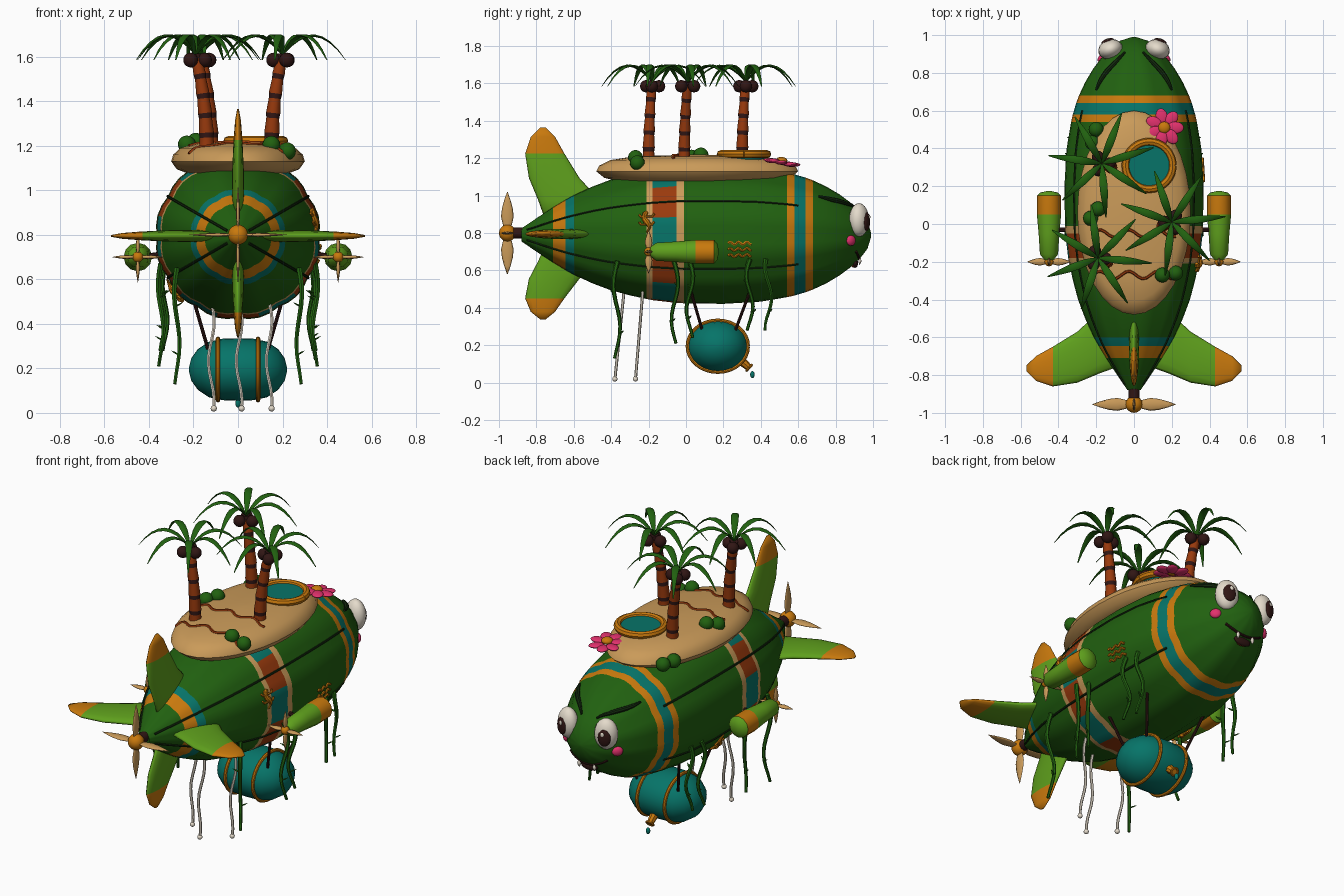
import bpy, bmesh, math
from math import sin, cos, pi, hypot, sqrt
from mathutils import Vector as V

cube = bpy.data.objects.get("Cube")
if cube:
    bpy.data.objects.remove(cube, do_unlink=True)


def paint(name, *rgb):
    m = bpy.data.materials.new(name)
    m.use_nodes = True
    m.diffuse_color = (*rgb, 1)
    m.node_tree.nodes["Principled BSDF"].inputs["Base Color"].default_value = (*rgb, 1)
    return m


GREEN = paint("deep green", .015, .118, .005)
LIME = paint("lime green", .114, .352, .012)
ORANGE = paint("warm orange", .585, .192, .004)
TEAL = paint("teal", .002, .175, .14)
SAND = paint("sand", .59, .325, .1)
RUST = paint("rust", .32, .042, .004)
BROWN = paint("dark brown", .03, .008, .007)
PINK = paint("pink", .76, .031, .153)
WHITE = paint("ivory", .78, .71, .6)
INK = paint("dark line green", .006, .021, .004)
made, soft = [], []


def finish(name, bm, mats):
    bmesh.ops.recalc_face_normals(bm, faces=bm.faces[:])
    me = bpy.data.meshes.new(name)
    bm.to_mesh(me)
    bm.free()
    for m in mats:
        me.materials.append(m)
    ob = bpy.data.objects.new(name, me)
    bpy.context.collection.objects.link(ob)
    made.append(ob)
    return ob


def loft(name, rings, mats, rule=None):
    """Skin a list of equal rings; rule(ring, side) picks the material."""
    bm = bmesh.new()
    vs = [[bm.verts.new(p) for p in ring] for ring in rings]
    n = len(vs[0])
    for i in range(len(vs) - 1):
        for j in range(n):
            k = (j + 1) % n
            f = bm.faces.new((vs[i][j], vs[i][k], vs[i + 1][k], vs[i + 1][j]))
            f.material_index = rule(i, j) if rule else 0
    bm.faces.new(vs[0]).material_index = rule(0, 0) if rule else 0
    bm.faces.new(vs[-1]).material_index = rule(len(vs) - 2, 0) if rule else 0
    return finish(name, bm, mats)


def sweep(name, pts, w, mats, t=None, side=None, ref=None, n=8, rule=None):
    """Elliptical section swept along points, half width w, half thickness t."""
    pts = [V(p) for p in pts]
    w = w if isinstance(w, list) else [w] * len(pts)
    t = t or w
    mats = mats if isinstance(mats, list) else [mats]
    run = pts[-1] - pts[0]
    ref = ref or min((V((1, 0, 0)), V((0, 1, 0)), V((0, 0, 1))), key=lambda a: abs(a.dot(run)))
    rings = []
    for i, p in enumerate(pts):
        d = (pts[min(i + 1, len(pts) - 1)] - pts[max(i - 1, 0)]).normalized()
        u = side or d.cross(ref).normalized()
        v = d.cross(u).normalized()
        rings.append([p + u * w[i] * cos(2 * pi * j / n) + v * t[i] * sin(2 * pi * j / n) for j in range(n)])
    return loft(name, rings, mats, rule)


def petal(name, base, way, side, w, t, mat):
    """Leaf or blade shape pointing along way."""
    f = [.25, .7, 1, .85, .5, .05]
    pts = [V(base) + V(way) * k / 5 for k in range(6)]
    soft.append(sweep(name, pts, [w * a for a in f], mat, [t * a for a in f], side=V(side).normalized()))


def ball(name, loc, size, mat, turn=0):
    bm = bmesh.new()
    bmesh.ops.create_uvsphere(bm, u_segments=16, v_segments=10, radius=1)
    ob = finish(name, bm, [mat])
    ob.location, ob.rotation_euler.z = loc, turn
    ob.scale = size if isinstance(size, tuple) else (size,) * 3


def ring(name, c, R, r, mat, a, b):
    a, b = V(a), V(b)
    pts = [V(c) + a * R * cos(k * pi / 16) + b * R * sin(k * pi / 16) for k in range(33)]
    sweep(name, pts, r, mat, ref=a.cross(b).normalized())


def lerp(table, x):
    for (a, p), (b, q) in zip(table, table[1:]):
        if x <= b:
            return p + (q - p) * max(0, (x - a) / (b - a))
    return table[-1][1]


# Hull: gored airship envelope with painted bands
AX = .79
HULL = [(-.88, .035), (-.8, .09), (-.71, .15), (-.645, .19), (-.6, .215), (-.5, .262), (-.4, .3), (-.3, .327),
        (-.21, .347), (-.18, .353), (-.05, .368), (-.01, .37), (.2, .373), (.4, .361), (.54, .337), (.58, .328),
        (.64, .31), (.68, .295), (.75, .262), (.82, .22), (.88, .175), (.93, .128), (.97, .075), (.99, .01)]
BANDS = [(-.71, -.645, 1), (-.645, -.6, 2), (-.21, -.18, 3), (-.05, -.01, 3), (.54, .58, 1), (.58, .64, 2), (.64, .68, 1)]


def on_hull(y, a, off=0):
    r = lerp(HULL, y) * (.975 + .03 * abs(sin(6 * a))) + off
    return V((r * cos(a), y, AX + r * sin(a)))


def on_nose(x, dz, off=0):
    back = [(r, y) for y, r in reversed(HULL) if y >= .2]
    return V((x, lerp(back, hypot(x, dz) / .985) + off, AX + dz))


def hull_rule(i, j):
    y = (HULL[i][0] + HULL[i + 1][0]) / 2
    if -.18 < y < -.05:
        return 2 if (j + 2) // 4 % 2 == 0 else 4
    return next((m for a, b, m in BANDS if a < y < b), 0)


loft("hull", [[on_hull(y, j * pi / 24) for j in range(48)] for y, r in HULL],
     [GREEN, ORANGE, TEAL, SAND, RUST], hull_rule)
for deg in (30, 150, 210, 330):
    sweep("hull_seam", [on_hull(-.85 + k * .0725, math.radians(deg), .002) for k in range(21)], .006, INK, n=6)

# Tail fins with orange tips; the lower one is shorter
FIN = [(.04, -.42, -.74, .026), (.18, -.46, -.79, .027), (.3, -.57, -.84, .026), (.43, -.65, -.86, .02),
       (.52, -.7, -.83, .013), (.57, -.75, -.78, .004)]
for k in range(4):
    d = V((cos(k * pi / 2), 0, sin(k * pi / 2))) * (.8 if k == 3 else 1)
    soft.append(sweep("tail_fin", [d * r + V((0, (a + b) / 2, AX + .005)) for r, a, b, t in FIN],
                      [(a - b) / 2 for r, a, b, t in FIN], [LIME, ORANGE], [f[3] for f in FIN],
                      side=V((0, 1, 0)), n=16, rule=lambda i, j: int(i >= 3)))


# Propellers: orange hub and four sand blades
def propeller(c, length, w, hub):
    ball("propeller_hub", c, hub, ORANGE)
    for k in range(4):
        d = V((cos(k * pi / 2), 0, sin(k * pi / 2)))
        petal("propeller_blade", c, d * length, (0, 1, 0), w, .009, SAND)


sweep("tail_shaft", [(0, -.95, .8), (0, -.86, .8)], .03, BROWN, n=12)
propeller((0, -.955, .8), .22, .034, .045)

# Side engine pods with an orange collar
POD = [(-.19, .025), (-.16, .048), (-.05, .055), (.05, .064), (.15, .063), (.167, .045), (.174, .012)]
for s in (-1, 1):
    sweep("engine_pod", [(s * .45, y, .7) for y, r in POD], [r for y, r in POD], [LIME, ORANGE],
          n=12, rule=lambda i, j: int(i == 3))
    sweep("pod_strut", [(s * .3, -.03, .72), (s * .43, -.03, .7)], .012, BROWN)
    propeller((s * .45, -.2, .7), .115, .02, .024)

# Sandy island deck
DECK = [(.75, 1.075), (.92, 1.095), (1, 1.13), (.97, 1.16), (.86, 1.19), (.63, 1.21), (.02, 1.22)]
sweep("island_deck", [(0, .06, z) for s, z in DECK], [.3 * s for s, z in DECK], SAND,
      [.54 * s for s, z in DECK], side=V((1, 0, 0)), n=32)


def deck_z(x, y):
    return lerp(DECK[:1:-1], hypot(x / .3, (y - .06) / .54))


for y0 in (-.05, -.27):
    line = [(-.22 + .44 * k / 20, y0 + .02 * sin(k * .9)) for k in range(21)]
    sweep("deck_path", [(x, y, deck_z(x, y)) for x, y in line], .008, RUST, n=6)

# Pool
ring("pool_rim", (.08, .31, 1.222), .125, .021, ORANGE, (1, 0, 0), (0, 1, 0))
sweep("pool_water", [(.08, .31, 1.19), (.08, .31, 1.228)], .115, TEAL, n=32)

# Palms: bent banded trunk, coconuts, arching fronds
for n, (x, y) in enumerate([(-.17, .32), (.2, .01), (-.19, -.18)]):
    lean = V((.05 if x < 0 else -.05, -.02, 0))
    ts, rs = [], []
    for k in range(5):
        ts += [k / 5, k / 5 + .15]
        rs += [.036 - k * .002, .031 - k * .002]
    pts = [V((x, y, 1.17 + .44 * t)) + lean * (1 - t * t) for t in ts + [1]]
    sweep("palm_trunk", pts, rs + [.024], [RUST, BROWN], n=10, rule=lambda i, j: i % 2)
    for k in range(3):
        a = k * 2.1 + n
        ball("coconut", (x + .04 * cos(a), y + .04 * sin(a), 1.585), .033, BROWN)
    for k in range(7):
        a = k * 2 * pi / 7 + n * .7 + .3
        d, side = V((cos(a), sin(a), 0)), V((-sin(a), cos(a), 0))
        steps = [q / 8 for q in range(9)]
        width = [.003 + .018 * sin(pi * q ** .8) for q in steps]
        path = [V((x, y, 1.605 + .38 * q - .4 * q * q)) + d * .285 * q for q in steps]
        sweep("palm_frond", path, width, GREEN, [b * .3 for b in width], side=side, n=6)

# Bushes
for x, y in [(-.2, .5), (-.22, .43), (-.19, .08), (-.23, .03), (.15, -.27), (.22, -.26)]:
    ball("bush", (x, y, deck_z(x, y) + .008), .04, GREEN)

# Flower with round petals, tipped toward the nose
for k in range(7):
    a = k * 2 * pi / 7
    ball("flower_petal", (.16 + .06 * cos(a), .51 + .06 * sin(a), 1.177 - .012 * sin(a)),
         (.044, .032, .012), PINK, a)
ball("flower_heart", (.16, .51, 1.187), (.032, .032, .02), ORANGE)

# Face: eyes, brows, cheeks, fangs
for s in (-1, 1):
    gaze = V((s * .35, 1, 0)).normalized()
    turn = -s * .34
    eye = V((s * .125, .925, .87))
    ball("eye", eye, (.066, .052, .09), WHITE, turn)
    ball("pupil", eye + gaze * .043 + V((0, 0, -.008)), (.036, .016, .05), BROWN, turn)
    ball("eye_glint", eye + gaze * .058 + V((-s * .008, 0, .015)), (.011, .005, .013), WHITE, turn)
    brow = [on_hull(.91 - .2 * k / 8, pi / 2 - s * (.32 + .45 * k / 8 + .12 * sin(pi * k / 8)), .006) for k in range(9)]
    sweep("eyebrow", brow, [.004 + .01 * sin(pi * (k + .5) / 9) for k in range(9)], INK)
    ball("cheek", on_nose(s * .168, -.03), (.031, .018, .028), PINK, -s * .8)
    petal("fang", on_nose(s * .05, -.122, .008), (0, -.004, -.04), (1, 0, 0), .012, .008, WHITE)

# Mouth
smile = [-.12 + .24 * k / 12 for k in range(13)]
sweep("smile", [on_nose(x, -.13 + 3 * x * x, .002) for x in smile], .007, BROWN)
ball("open_mouth", on_nose(0, -.15), (.055, .016, .026), BROWN)
ball("tongue", on_nose(0, -.16, .004), (.034, .016, .014), RUST)

# Painted wave marks and a small climbing lizard on each flank
for k in range(3):
    sweep("wave_mark", [on_hull(.225 + .125 * q / 16, -.12 - .09 * k + .02 * sin(q * 1.1), .003) for q in range(17)],
          .007, ORANGE, n=6)
for y0, a0 in [(-.21, .2), (.1, pi + .7)]:
    body = [on_hull(y0 + .015 * sin(k * .8), a0 + .04 * (k - 4), .007) for k in range(9)]
    sweep("lizard_body", body, [.004, .006, .009, .014, .016, .014, .01, .015, .008], ORANGE)
    for k in (3, 6):
        for d in (-1, 1):
            sweep("lizard_leg", [body[k], on_hull(y0 + d * .03, a0 + .04 * (k - 4), .006),
                                 on_hull(y0 + d * .04, a0 + .04 * (k - 3), .005)], .006, ORANGE, n=6)

# Slung water tank with hoops, spout and ropes
tank = [(-.22, .01), (-.21, .05), (-.18, .092), (-.13, .125), (-.07, .138), (0, .14)]
tank += [(-x, r) for x, r in tank[-2::-1]]
sweep("tank", [(x, .17, .195) for x, r in tank], [r * 1.17 for x, r in tank], TEAL, [r for x, r in tank],
      side=V((0, 1, 0)), n=24)
for s in (-1, 1):
    ring("tank_hoop", (s * .09, .17, .195), 1, .01, ORANGE, (0, .162, 0), (0, 0, .138))
    for y0, y1 in [(.02, .09), (.35, .26)]:
        sweep("tank_rope", [(s * .2, y0, .51), (s * .13, y1, .27)], .008, BROWN)
sweep("spout", [(0, .28, .13), (0, .315, .1), (0, .34, .078)], [.026, .022, .018], ORANGE)
ring("spout_lip", (0, .338, .08), .02, .007, ORANGE, (1, 0, 0), (0, .67, .74))
ball("water_drop", (0, .355, .043), (.012, .012, .019), TEAL)

# Trailing ivory tethers with beads
for x, y, y1 in [(-.12, -.23, -.27), (.005, -.33, -.38), (.14, -.23, -.27)]:
    pts = [(x + .013 * sin(k * .7), y + (y1 - y) * k / 12, .5 - .48 * k / 12) for k in range(13)]
    sweep("tether", pts, .008, WHITE, n=6)
    ball("tether_bead", pts[-1], .014, WHITE)

# Hanging vines with little leaves
for s in (-1, 1):
    for y, top, low in [(-.37, .65, .13), (-.06, .67, .21), (.02, .64, .24), (.34, .66, .28), (.44, .66, .28)]:
        if s < 0 and y == .02:
            continue
        x = s * sqrt(lerp(HULL, y) ** 2 - (AX - top) ** 2)
        pts = [V((x + s * .012 * sin(k * .6), y + .018 * sin(k * .6 + y * 9), top + (low - top) * k / 12))
               for k in range(13)]
        sweep("vine", pts, [.013 - k * .0004 for k in range(13)], GREEN, n=6)
        for k in (4, 9):
            d = 1 if k % 2 else -1
            petal("vine_leaf", pts[k], (s * d * .035, d * .02, .02), (0, 1, 0), .008, .004, GREEN)

# Smooth shading with crisp edges; thin fins and blades stay fully soft
for ob in bpy.context.scene.objects:
    ob.select_set(ob in made and ob not in soft)
bpy.context.view_layer.objects.active = made[0]
bpy.ops.object.shade_smooth_by_angle(angle=math.radians(40))
for ob in soft:
    ob.data.shade_smooth()
